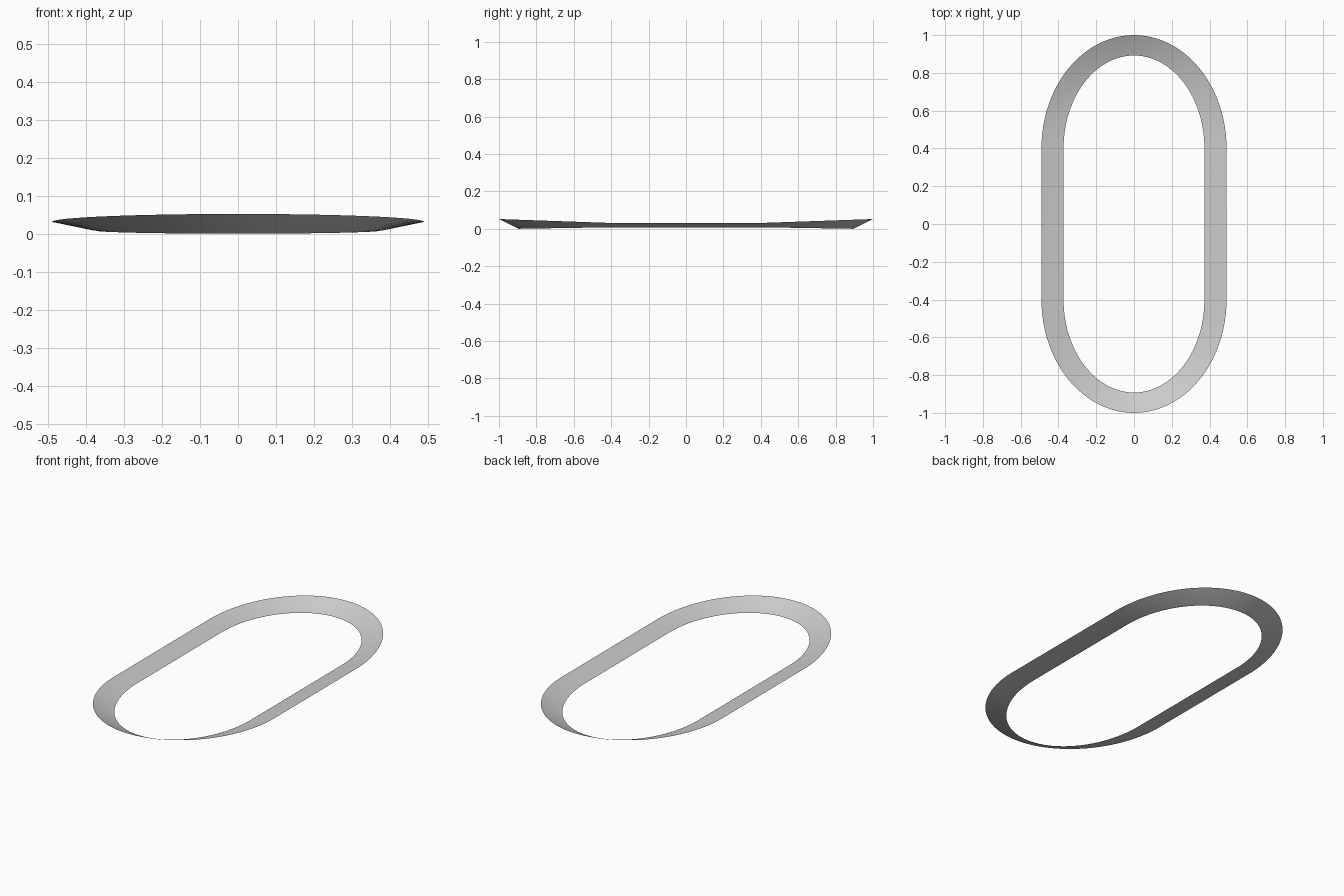
import bpy, bmesh, math

if "Cube" in bpy.data.objects:
    bpy.data.objects.remove(bpy.data.objects["Cube"])

STRAIGHT = 0.40   # half length of the straight sides
ARC = 48          # segments per rounded end


def oval(half_w, half_l, z_side, z_end):
    """Stadium outline with elliptical ends; height changes linearly along the ends."""
    pts = []
    for sign in (1, -1):
        for i in range(ARC + 1):
            a = math.pi * i / ARC
            c, s = math.cos(a), math.sin(a)
            pts.append((sign * half_w * c,
                        sign * (STRAIGHT + (half_l - STRAIGHT) * s),
                        z_side + (z_end - z_side) * s))
    return pts


# Cross-section of the dished band, from outer edge to inner lip
sections = [
    (0.490, 1.000, 0.032, 0.053),
    (0.387, 0.904, 0.011, 0.005),
    (0.373, 0.892, 0.009, 0.001),
]

bm = bmesh.new()
loops = [[bm.verts.new(p) for p in oval(*s)] for s in sections]
for outer, inner in zip(loops, loops[1:]):
    n = len(outer)
    for i in range(n):
        j = (i + 1) % n
        bm.faces.new((outer[i], outer[j], inner[j], inner[i]))

# Rest the lowest edge on the ground
low = min(v.co.z for v in bm.verts)
bmesh.ops.translate(bm, verts=bm.verts, vec=(0, 0, -low))

mesh = bpy.data.meshes.new("oval_rim")
bm.to_mesh(mesh)
bm.free()
rim = bpy.data.objects.new("oval_rim", mesh)
bpy.context.collection.objects.link(rim)

# Smooth shading
bpy.context.view_layer.objects.active = rim
rim.select_set(True)
bpy.ops.object.shade_smooth_by_angle(angle=math.radians(30))
